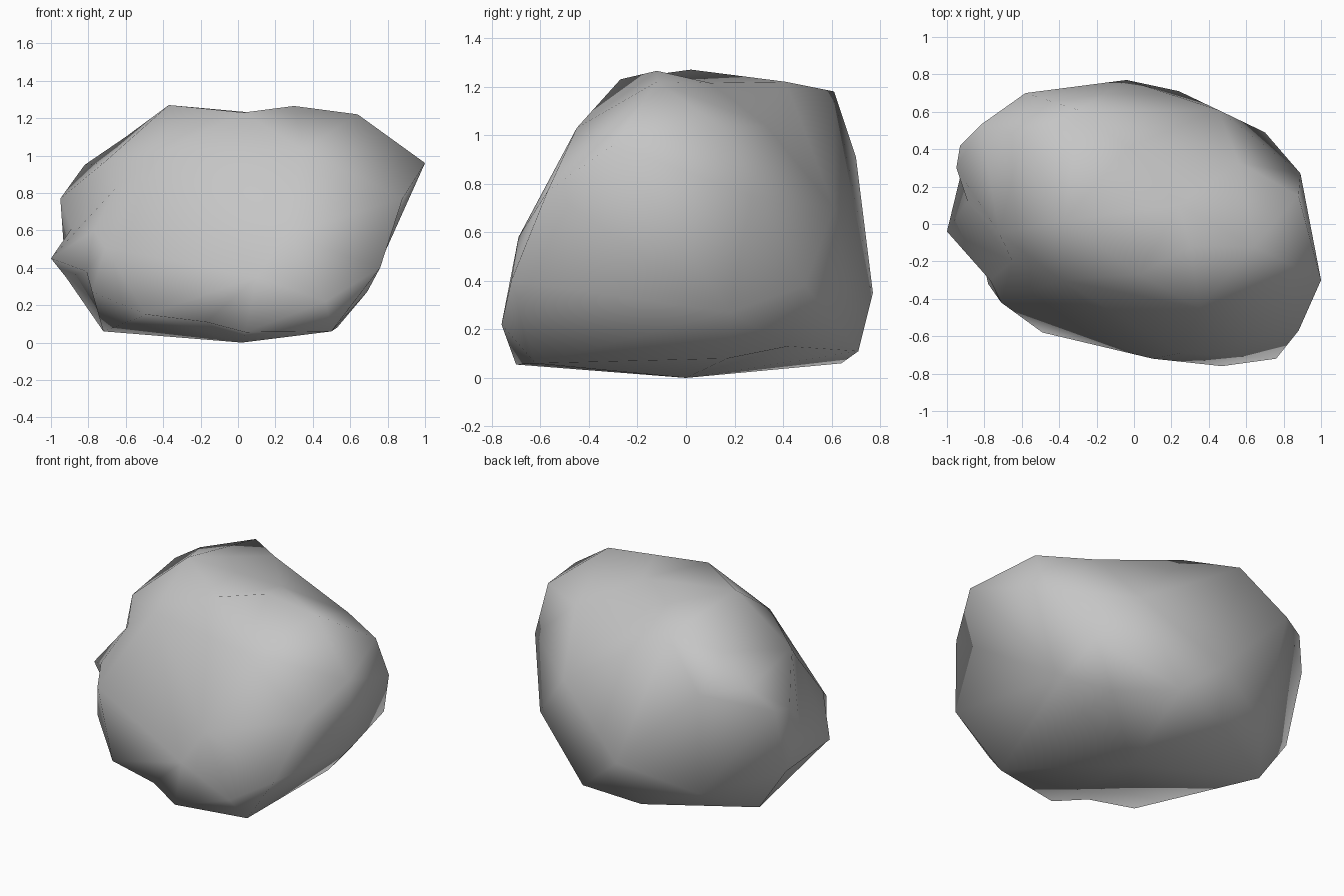
import bpy
import bmesh
from mathutils import Vector

cube = bpy.data.objects.get("Cube")
if cube:
    bpy.data.objects.remove(cube, do_unlink=True)

# Corners of the stone, grouped by the region they shape
CORNERS = {
    "underside": [
        (.02, 0, 0), (.5, -.62, .06), (.04, -.7, .055), (-.17, -.62, .11),
        (-.49, -.58, .15), (-.72, .28, .06), (-.13, .64, .06),
        (.24, .71, .11), (.53, .17, .08), (.52, .42, .13),
    ],
    "front face": [
        (.47, -.76, .22), (.76, -.72, .4), (.1, -.72, .35),
        (.25, -.69, .58), (.35, -.45, 1.03), (-.39, -.3, 1.03),
        (-.71, -.42, .51), (-.78, -.32, .27),
    ],
    "left face": [
        (.88, -.57, .77), (1, -.3, .96), (.88, .15, 1.03),
        (.89, .27, .75), (.7, .49, .38), (.69, .18, .27),
    ],
    "back face": [
        (-.04, .77, .35), (-.58, .7, .91), (-.82, .53, .95),
        (.45, .61, .7), (-.5, .58, .2),
    ],
    "right face": [
        (-.93, .42, .79), (-.95, .3, .77), (-.92, .29, .35),
        (-.65, -.2, .83), (-.72, -.05, .96),
    ],
    "right spike and the dents around it": [
        (-1, -.04, .45), (-.89, .12, .61), (-.77, -.3, .6),
        (-.81, -.18, .38),
    ],
    "crown": [
        (.56, .33, 1.04), (.64, -.12, 1.22), (.3, -.12, 1.265),
        (.03, -.27, 1.23), (-.37, .02, 1.27), (.24, .1, 1.215),
        (-.03, .41, 1.22), (-.3, .61, 1.18), (-.6, .47, 1.1),
    ],
}
CORE = Vector((0, 0, .6))


def wrap_corners(points):
    """Join the corners as a ball around the core, then move them into place.

    Joining them on a ball keeps the dents that a plain hull would fill.
    """
    bm = bmesh.new()
    place = {}
    for point in points:
        vert = bm.verts.new((point - CORE).normalized())
        place[vert] = point
    bmesh.ops.convex_hull(bm, input=list(bm.verts))
    for vert, point in place.items():
        vert.co = point
    bmesh.ops.recalc_face_normals(bm, faces=list(bm.faces))
    for face in bm.faces:
        face.smooth = True
    return bm


# Boulder body
points = [Vector(p) for region in CORNERS.values() for p in region]
bm = wrap_corners(points)
mesh = bpy.data.meshes.new("boulder")
bm.to_mesh(mesh)
bm.free()

# Plain grey stone
stone = bpy.data.materials.new("grey stone")
stone.use_nodes = True
grey = (.56, .56, .56, 1)
stone.diffuse_color = grey
shader = stone.node_tree.nodes["Principled BSDF"]
shader.inputs["Base Color"].default_value = grey
shader.inputs["Roughness"].default_value = .9
mesh.materials.append(stone)

boulder = bpy.data.objects.new("boulder", mesh)
bpy.context.collection.objects.link(boulder)
